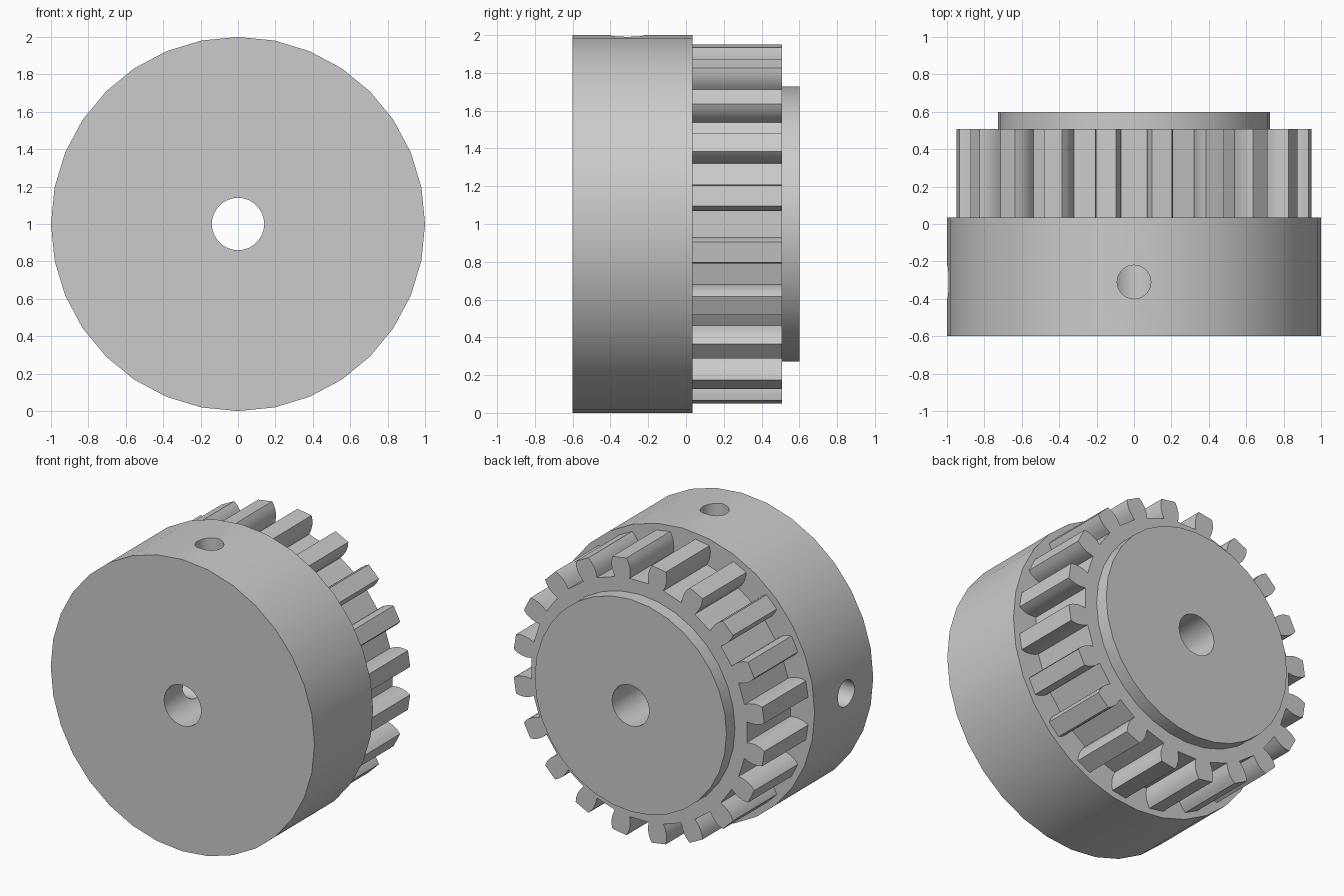
import bpy, bmesh, math
from mathutils import Matrix, Vector

cube = bpy.data.objects.get("Cube")
if cube:
    bpy.data.objects.remove(cube, do_unlink=True)

CENTRE_Z = 1.0
TEETH = 20

metal = bpy.data.materials.new("plain grey")
GREY = (0.6, 0.6, 0.6, 1)
metal.diffuse_color = GREY
metal.use_nodes = True
metal.node_tree.nodes["Principled BSDF"].inputs["Base Color"].default_value = GREY


def circle(radius, count=32):
    """Outline as (x, z) points around the axle."""
    steps = [math.tau * i / count for i in range(count)]
    return [(radius * math.cos(a), radius * math.sin(a)) for a in steps]


def gear_outline():
    """Teeth with gently bulging flanks: (radius, half angle in degrees)."""
    flank = [(0.82, 4.0), (0.855, 4.45), (0.89, 4.5), (0.925, 4.05), (0.955, 3.25)]
    tooth = [(r, -d) for r, d in flank] + [(r, d) for r, d in reversed(flank)]
    points = []
    for i in range(TEETH):
        middle = 360 / TEETH * (i + 0.5)
        for r, d in tooth:
            a = math.radians(middle + d)
            points.append((r * math.cos(a), r * math.sin(a)))
    return points


def extrude(name, outline, y0, y1):
    """Solid made by pushing an outline along y."""
    bm = bmesh.new()
    face = bm.faces.new([bm.verts.new((x, y0, CENTRE_Z + z)) for x, z in outline])
    new = bmesh.ops.extrude_face_region(bm, geom=[face])["geom"]
    verts = [v for v in new if isinstance(v, bmesh.types.BMVert)]
    bmesh.ops.translate(bm, verts=verts, vec=(0, y1 - y0, 0))
    bmesh.ops.recalc_face_normals(bm, faces=bm.faces)
    return add_object(name, bm)


def add_object(name, bm):
    mesh = bpy.data.meshes.new(name)
    bm.to_mesh(mesh)
    bm.free()
    mesh.materials.append(metal)
    obj = bpy.data.objects.new(name, mesh)
    bpy.context.collection.objects.link(obj)
    return obj


def screw_cutter(name, direction):
    """Radial cylinder from the axle outwards."""
    bm = bmesh.new()
    turn = Vector(direction).to_track_quat("Z", "Y").to_matrix().to_4x4()
    place = Matrix.Translation((0, -0.31, CENTRE_Z)) @ turn @ Matrix.Translation((0, 0, 0.6))
    bmesh.ops.create_cone(bm, cap_ends=True, segments=32, radius1=0.09, radius2=0.09,
                          depth=1.2, matrix=place)
    return add_object(name, bm)


def cut(obj, cutters):
    for cutter in cutters:
        mod = obj.modifiers.new("hole", "BOOLEAN")
        mod.operation = "DIFFERENCE"
        mod.solver = "EXACT"
        mod.object = cutter
    graph = bpy.context.evaluated_depsgraph_get()
    mesh = bpy.data.meshes.new_from_object(obj.evaluated_get(graph))
    obj.modifiers.clear()
    obj.data = mesh


# Main parts along the axle
collar = extrude("collar", circle(1.0), -0.6, 0.035)
gear = extrude("toothed_ring", gear_outline(), 0.035, 0.508)
flange = extrude("end_flange", circle(0.727), 0.508, 0.6)

# Axle bore and two set screw holes
bore = extrude("bore_cutter", circle(0.14), -0.8, 0.8)
screws = [screw_cutter("top_screw_cutter", (0, 0, 1)),
          screw_cutter("side_screw_cutter", (-1, 0, 0))]
cut(collar, [bore] + screws)
cut(gear, [bore])
cut(flange, [bore])
for cutter in [bore] + screws:
    bpy.data.objects.remove(cutter, do_unlink=True)

# Smooth round walls, crisp rims
bpy.ops.object.select_all(action="DESELECT")
for part in (collar, gear, flange):
    part.select_set(True)
bpy.context.view_layer.objects.active = collar
bpy.ops.object.shade_smooth_by_angle(angle=math.radians(30))
